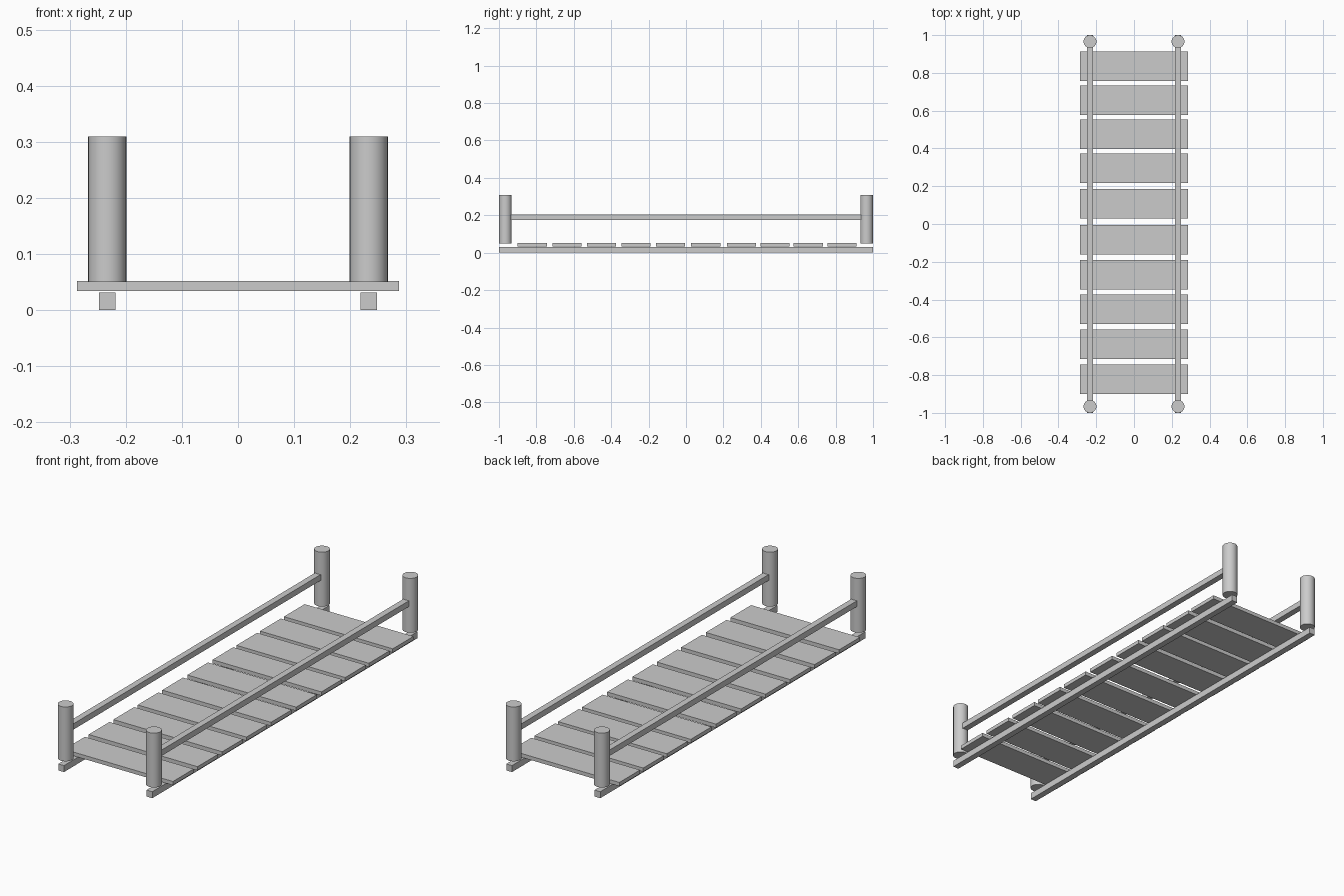
import bpy

if "Cube" in bpy.data.objects:
    bpy.data.objects.remove(bpy.data.objects["Cube"])


def box(name, center, size):
    bpy.ops.mesh.primitive_cube_add(size=1, location=center)
    ob = bpy.context.object
    ob.name = name
    ob.scale = size
    bpy.ops.object.transform_apply(location=False, rotation=False, scale=True)
    return ob


SIDE_X = 0.233
POST_Y = 0.966
POST_R = 0.034

# Deck planks, slightly irregular spacing
plank_y = [-0.822, -0.637, -0.451, -0.268, -0.083,
           0.106, 0.296, 0.476, 0.654, 0.834]
for i, y in enumerate(plank_y):
    box(f"plank_{i + 1}", (0, y, 0.043), (0.574, 0.156, 0.018))

for side, sx in (("left", -1), ("right", 1)):
    x = sx * SIDE_X
    # Support beam under the planks
    box(f"{side}_beam", (x, 0, 0.0155), (0.03, 2.0, 0.031))
    # Handrail between the posts
    box(f"{side}_handrail", (x, 0, 0.189), (0.03, 2 * POST_Y, 0.028))
    # Round end posts
    for end, sy in (("front", -1), ("back", 1)):
        bpy.ops.mesh.primitive_cylinder_add(
            vertices=32, radius=POST_R, depth=0.259,
            location=(x, sy * POST_Y, 0.1795))
        bpy.context.object.name = f"{end}_{side}_post"
        bpy.ops.object.shade_smooth_by_angle()
